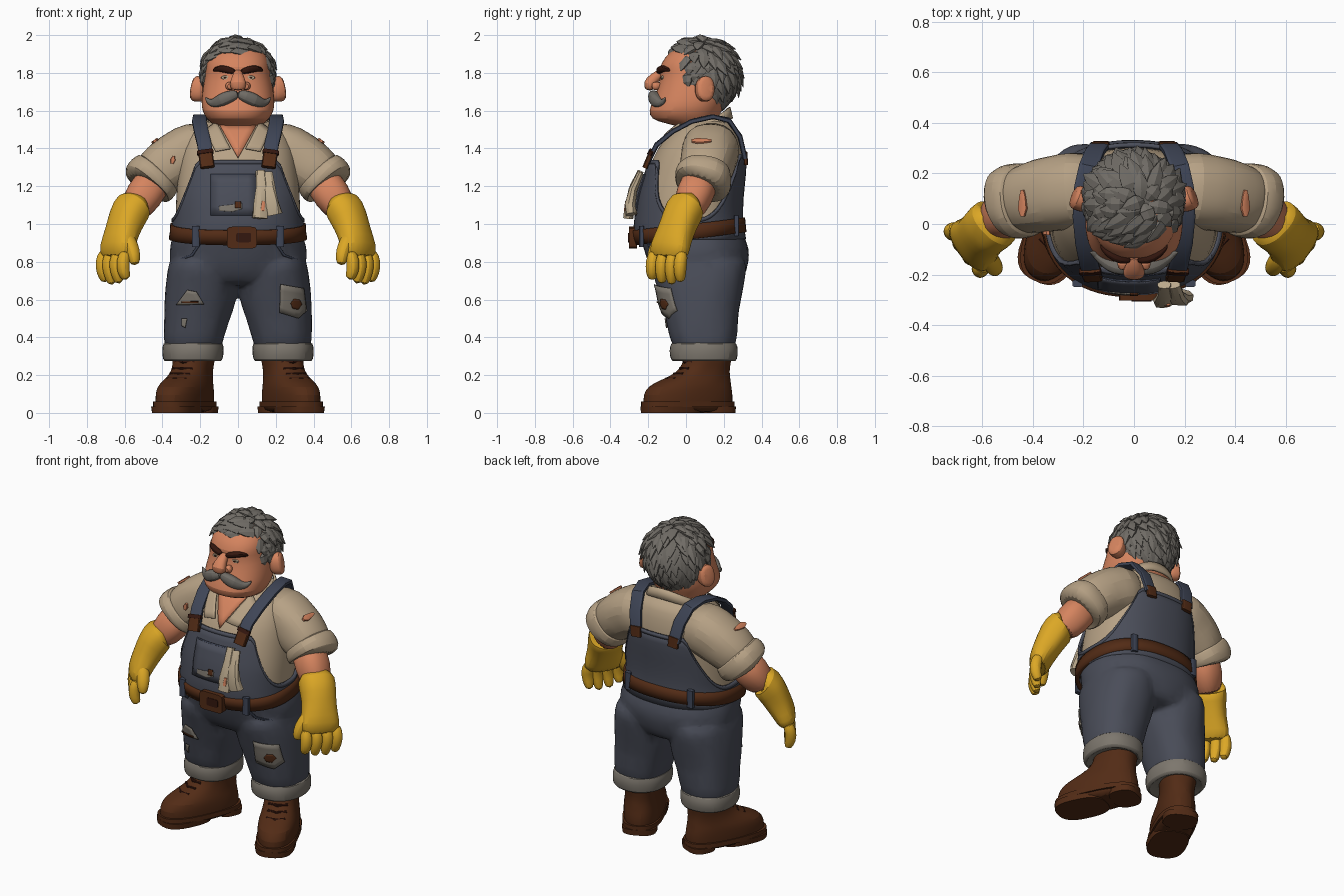
import bpy, bmesh, math, random
from mathutils import Vector

random.seed(4)
cube = bpy.data.objects.get("Cube")
if cube:
    bpy.data.objects.remove(cube)

X, Y, Z = Vector((1, 0, 0)), Vector((0, 1, 0)), Vector((0, 0, 1))
P = 2.3  # roundness of the cross-sections


def material(name, code):
    rgb = [(int(code[i:i + 2], 16) / 255) ** 2.2 for i in (0, 2, 4)] + [1]
    m = bpy.data.materials.new(name)
    m.use_nodes = True
    m.diffuse_color = rgb
    m.node_tree.nodes["Principled BSDF"].inputs["Base Color"].default_value = rgb
    return m


skin = material("skin", "d4835f")
shirt = material("shirt_linen", "b5a084")
denim = material("denim", "4b4e59")
dark_denim = material("dark_denim", "414757")
yellow = material("glove_yellow", "dba62a")
leather = material("leather", "532f1c")
grey = material("hair_grey", "6f6b65")
faded = material("faded_cloth", "7c766d")
dark = material("dark_brown", "371d16")
rag = material("rag_cloth", "b9a78b")


def finish(name, bm, mat, mirror=False, subsurf=0, solid=0, angle=35):
    bmesh.ops.recalc_face_normals(bm, faces=bm.faces)
    me = bpy.data.meshes.new(name)
    bm.to_mesh(me)
    bm.free()
    ob = bpy.data.objects.new(name, me)
    bpy.context.collection.objects.link(ob)
    me.materials.append(mat)
    bpy.ops.object.select_all(action='DESELECT')
    ob.select_set(True)
    bpy.context.view_layer.objects.active = ob
    bpy.ops.object.shade_smooth_by_angle(angle=math.radians(angle))
    if solid:
        ob.modifiers.new("thickness", 'SOLIDIFY').thickness = solid
    if subsurf:
        ob.modifiers.new("rounding", 'SUBSURF').levels = subsurf
        ob.modifiers["rounding"].render_levels = subsurf
    if mirror:
        ob.modifiers.new("both_sides", 'MIRROR').use_mirror_merge = False
    return ob


def power(v, p):
    return math.copysign(abs(v) ** (2 / p), v)


def tube(bm, secs, n=20, p=P, ref=X, flat=False, jitter=0):
    """Skin rings (x, y, z, radius along ref, other radius) along a path."""
    pts = [Vector(s[:3]) for s in secs]
    loops = []
    for i, s in enumerate(secs):
        t = Z if flat else (pts[min(i + 1, len(pts) - 1)] - pts[max(i - 1, 0)]).normalized()
        a = (ref - t * ref.dot(t)).normalized()
        b = t.cross(a)
        ring = []
        for k in range(n):
            w = math.tau * (k + .5) / n
            j = 1 + random.uniform(-jitter, jitter)
            ring.append(bm.verts.new(pts[i] + a * s[3] * j * power(math.cos(w), p)
                                     + b * s[-1] * j * power(math.sin(w), p)))
        loops.append(ring)
    for r, q in zip(loops, loops[1:]):
        for k in range(n):
            bm.faces.new((r[k], r[(k + 1) % n], q[(k + 1) % n], q[k]))
    bm.faces.new(loops[0][::-1])
    bm.faces.new(loops[-1])


def loft(name, mat, *paths, mirror=False, subsurf=1, angle=35, **kw):
    bm = bmesh.new()
    for path in paths:
        tube(bm, path, **kw)
    return finish(name, bm, mat, mirror, subsurf, angle=angle)


def rings(table):
    """Turn (z, centre x, half width, front y, back y) into flat rings."""
    return [(cx, (f + b) / 2, z, hw, (b - f) / 2) for z, cx, hw, f, b in table]


def surf(table, z, c, s, off=0):
    i = 0
    while i < len(table) - 2 and z > table[i + 1][0]:
        i += 1
    lo, hi = table[i], table[i + 1]
    u = min(max((z - lo[0]) / (hi[0] - lo[0]), 0), 1)
    _, cx, hw, f, b = [p + (q - p) * u for p, q in zip(lo, hi)]
    return Vector((cx + (hw + off) * power(c, P), (f + b) / 2 + ((b - f) / 2 + off) * power(s, P), z))


def front(table, x, z, off=0):
    cx = surf(table, z, 0, 1).x
    c = min(abs((x - cx) / (surf(table, z, 1, 0).x - cx)), .99) ** (P / 2)
    return Vector((x, surf(table, z, c, -math.sqrt(1 - c * c), off).y, z))


def shell(name, mat, table, low, high, off, solid, n=72, rows=8):
    """Cloth band around a body, its edges set by the direction."""
    bm = bmesh.new()
    grid = []
    for k in range(n):
        c, s = math.cos(math.tau * k / n), math.sin(math.tau * k / n)
        a, b = low(c, s), high(c, s)
        grid.append([bm.verts.new(surf(table, a + (b - a) * r / rows, c, s, off)) for r in range(rows + 1)])
    for k in range(n):
        g, h = grid[k], grid[(k + 1) % n]
        for r in range(rows):
            bm.faces.new((g[r], h[r], h[r + 1], g[r + 1]))
    return finish(name, bm, mat, solid=solid)


def plate(name, mat, table, outline, off=.008, mirror=False):
    """Thin cloth piece laid on the front of a body."""
    bm = bmesh.new()
    bm.faces.new([bm.verts.new((x, 0, z)) for x, z in outline])
    bmesh.ops.triangulate(bm, faces=bm.faces)
    bmesh.ops.subdivide_edges(bm, edges=bm.edges, cuts=4, use_grid_fill=True)
    for v in bm.verts:
        v.co = front(table, v.co.x, v.co.z, off)
    return finish(name, bm, mat, mirror, solid=.006)


def rect(x0, x1, z0, z1):
    return [(x0, z0), (x1, z0), (x1, z1), (x0, z1)]


# Body shapes
torso = [(.85, 0, .355, -.23, .32), (.95, 0, .335, -.265, .295), (1.05, 0, .33, -.255, .285),
         (1.15, 0, .33, -.24, .29), (1.3, 0, .315, -.195, .305), (1.4, 0, .3, -.155, .3),
         (1.5, 0, .255, -.075, .28), (1.56, 0, .185, .0, .24)]
hips = [(.66, 0, .25, -.12, .27), (.72, 0, .34, -.17, .31), (.79, 0, .362, -.205, .333),
        (.87, 0, .37, -.228, .34), (.95, 0, .345, -.255, .305), (1.0, 0, .33, -.25, .285)]
leg = [(.3, .238, .14, -.05, .25), (.37, .235, .155, -.075, .262), (.42, .23, .164, -.095, .275), (.5, .218, .174, -.105, .275),
       (.57, .203, .188, -.13, .287), (.66, .192, .194, -.15, .303), (.76, .185, .188, -.185, .323),
       (.85, .18, .18, -.19, .323)]
right_leg = [(z, -cx, hw, f, b) for z, cx, hw, f, b in leg]
head = [(1.42, 0, .11, .02, .2), (1.51, 0, .12, 0, .2), (1.535, 0, .14, -.12, .17), (1.555, 0, .165, -.185, .17),
        (1.6, 0, .192, -.2, .19), (1.65, 0, .195, -.175, .21), (1.72, 0, .187, -.15, .22), (1.79, 0, .173, -.132, .23),
        (1.83, 0, .172, -.142, .23), (1.88, 0, .162, -.115, .22), (1.935, 0, .125, -.06, .19), (1.965, 0, .06, .02, .13)]

# Trousers, hips and legs blended into one cloth
trousers = loft("trousers", denim, rings(hips), rings(leg), rings(right_leg), n=26, flat=True, jitter=.02)
blend = trousers.modifiers.new("blend", 'REMESH')
blend.mode, blend.voxel_size, blend.use_smooth_shade = 'VOXEL', .014, True
trousers.modifiers.new("soften", 'SMOOTH').iterations = 2
trousers.modifiers.new("facets", 'DECIMATE').ratio = .12
loft("trouser_cuffs", faded, [(.238, .095, z, r, r + .018) for z, r in
     ((.29, .12), (.268, .142), (.28, .161), (.33, .165), (.37, .16), (.385, .135))],
     n=20, flat=True, jitter=.025, mirror=True, angle=25)
plate("hip_pockets", dark_denim, hips, [(.2, .89), (.215, .89), (.25, .84), (.33, .81), (.33, .8), (.24, .83)], .004, mirror=True)

# Shirt
loft("shirt_body", shirt, rings(torso), n=32, flat=True)
loft("shirt_sleeves", shirt, [(.1, .14, 1.4, .14), (.25, .13, 1.385, .157), (.31, .12, 1.35, .15), (.36, .112, 1.32, .148),
     (.43, .095, 1.265, .135), (.47, .085, 1.23, .12)], ref=Y, jitter=.03, mirror=True, angle=20)
loft("rolled_sleeves", shirt, [(.415, .1, 1.28, .125), (.425, .098, 1.268, .145), (.455, .092, 1.24, .153),
     (.485, .085, 1.21, .15), (.49, .08, 1.2, .12)], ref=Y, jitter=.03, mirror=True, angle=20)


# Bib with low armholes, and the tilted belt
def bib_top(c, s):
    edge = .62 if s < 0 else .55
    drop = max(abs(c) - edge, 0) / (1 - edge)
    return 1.03 + (.31 if s < 0 else .34) * (1 - drop) ** 1.4


shell("overall_bib", denim, torso, lambda c, s: .92, bib_top, .016, .014)
shell("bib_hem", denim, torso, lambda c, s: bib_top(c, s) - .02, bib_top, .02, .016, rows=1)
shell("belt", leather, torso, lambda c, s: .922 + .035 * s, lambda c, s: 1.0 + .035 * s, .026, .024, rows=2)
loops = []
for w in (-125, -55, 55, 125):
    c, s = math.cos(math.radians(w)), math.sin(math.radians(w))
    p = surf(torso, .962 + .035 * s, c, s, .024)
    loops.append([(p.x, p.y, p.z + d, .02, .014) for d in (-.055, .055)])
loft("belt_loops", dark_denim, *loops, n=8, p=5, subsurf=0, flat=True)
loft("belt_buckle", leather, [(.02, y, .928, .08, .058) for y in (-.26, -.303)], n=16, p=7, subsurf=0)
loft("buckle_recess", dark, [(.03, y, .928, .04, .025) for y in (-.29, -.306)], n=16, p=7, subsurf=0)

# Shoulder straps with leather tabs
strap = [(.165, -.2, 1.33), (.178, -.155, 1.42), (.195, -.07, 1.49), (.205, .03, 1.543), (.2, .14, 1.568),
         (.18, .225, 1.55), (.155, .285, 1.465), (.135, .312, 1.35)]
loft("shoulder_straps", dark_denim, [s + (.038, .013) for s in strap], n=12, p=6, mirror=True, subsurf=0)
loft("strap_tabs", leather, [(.162, -.216, 1.3, .038, .015), (.175, -.178, 1.39, .038, .015)],
     [(.13, .318, 1.315, .034, .011), (.135, .314, 1.38, .034, .011)], n=12, p=5, mirror=True, subsurf=0)
loft("strap_rings", dark, [(.172, -.192, 1.37, .044, .014), (.175, -.182, 1.388, .044, .014)],
     n=12, p=5, mirror=True, subsurf=0)

# Pocket, mended patches and rag
plate("pocket_seam", dark_denim, torso, rect(-.145, .105, 1.045, 1.265), .022)
plate("bib_pocket", denim, torso, rect(-.14, .1, 1.05, 1.26), .027)
plate("bib_stain", faded, torso, [(-.1, 1.07), (-.03, 1.065), (.02, 1.08), (.02, 1.11), (-.05, 1.1), (-.1, 1.095)], .031)
plate("bib_mend", leather, torso, rect(-.015, .015, 1.085, 1.12), .035)
plate("left_knee_patch", faded, leg, [(.22, .53), (.32, .5), (.365, .54), (.35, .66), (.225, .68)], .016)
plate("left_patch_hole", leather, leg, [(.31 + .03 * math.cos(k), .575 + .03 * math.sin(k)) for k in range(6)], .022)
plate("right_knee_tear", faded, right_leg, [(-.33, .57), (-.18, .575), (-.22, .64), (-.27, .65)], .016)
plate("right_knee_thread", leather, right_leg, rect(-.3, -.21, .582, .59), .022)
plate("right_shin_tear", faded, right_leg, [(-.3, .46), (-.28, .45), (-.27, .5), (-.3, .5)], .014)
loft("pocket_rag", rag,
     [(.12, -.24, 1.28, .025, .015), (.125, -.275, 1.2, .03, .02), (.12, -.3, 1.1, .035, .025), (.115, -.308, 1.03, .04, .025)],
     [(.15, -.24, 1.27, .03, .015), (.165, -.28, 1.18, .035, .025), (.18, -.295, 1.1, .04, .03), (.19, -.29, 1.05, .045, .03)],
     n=10, jitter=.15, subsurf=0, angle=20)
loft("rag_stain", skin, [(.13, -.324, 1.07, .012, .005), (.135, -.318, 1.12, .008, .005)], n=8, subsurf=0)
loft("shoulder_tears", skin, [(.44, y, 1.44, r, .007) for y, r in ((.03, .008), (.06, .02), (.11, .014), (.135, .006))],
     ref=Vector((.82, 0, -.57)), n=8, p=6, mirror=True, subsurf=0)
loft("right_sleeve_tear", skin, [(-.35, -.034, 1.32, .008, .008), (-.345, -.036, 1.34, .015, .008),
     (-.34, -.036, 1.36, .006, .008)], n=8, p=6, subsurf=0)

# Open collar
plate("chest_skin", skin, torso, [(0, 1.35), (.1, 1.53), (-.1, 1.53)], .012)
plate("collar_flaps", shirt, torso, [(.04, 1.4), (.12, 1.385), (.175, 1.5), (.115, 1.545)], .024, mirror=True)
neck = [(1.47, 0, .19, -.06, .27), (1.62, 0, .14, .0, .235)]
shell("collar_stand", shirt, neck, lambda c, s: 1.5 + .06 * s, lambda c, s: 1.55 + .07 * s, 0, .012, rows=2)

# Forearms and gloves
loft("forearms", skin, [(.43, .085, 1.25, .1), (.5, .045, 1.15, .102), (.565, 0, 1.05, .08)], ref=Y, mirror=True)
knuckles = Vector((.6, .8, 0))
loft("gloves", yellow, [(.54, .02, 1.1, .085, .075), (.55, .005, 1.105, .112, .1), (.585, -.025, 1.04, .103, .092),
     (.615, -.055, .955, .1, .08), (.64, -.085, .88, .122, .07), (.65, -.095, .81, .118, .05)],
     ref=knuckles, mirror=True, jitter=.03, angle=25)
fingers = []
for o, tip in ((-.095, .705), (-.032, .682), (.032, .675), (.09, .69)):
    q = knuckles * o + Vector((.65, -.09, 0))
    fingers.append([(q.x, q.y, .86, .03), (q.x + .018, q.y - .012, .8, .037),
                    (q.x + .014, q.y - .015, .745, .034), (q.x - .005, q.y - .01, tip, .024)])
thumb = [(.6, -.11, .95, .04), (.565, -.15, .88, .042), (.55, -.175, .83, .036), (.545, -.185, .78, .023)]
loft("glove_fingers", yellow, *fingers, thumb, n=10, ref=knuckles, mirror=True)

# Boots, toes turned out
heel_dir, across = Vector((-.42, .906, 0)), Vector((.906, .42, 0))


def boot_ring(z, back, width, length):
    q = Vector((.282, .01, z)) + heel_dir * back
    return (q.x, q.y, q.z, width, length)


loft("boots", leather, [boot_ring(*r) for r in
     ((.0, 0, .1, .24), (.03, 0, .115, .252), (.1, 0, .117, .255), (.14, .01, .115, .236), (.17, .04, .106, .2),
      (.2, .075, .1, .16), (.235, .1, .098, .135), (.28, .115, .104, .127), (.33, .12, .113, .132))],
     n=24, ref=across, flat=True, jitter=.015, mirror=True, angle=25)
loft("boot_soles", leather, [boot_ring(.03, 0, .119, .26), boot_ring(.06, 0, .119, .26)],
     [boot_ring(0, -.1, .112, .158), boot_ring(.035, -.1, .117, .16)],
     [boot_ring(0, .175, .1, .083), boot_ring(.035, .175, .103, .086)],
     n=28, p=2.7, ref=across, flat=True, mirror=True, subsurf=0)
laces = []
for z, back in ((.18, -.12), (.205, -.075), (.235, -.04), (.27, -.018)):
    mid = Vector((.282, .01, z)) + heel_dir * back
    laces.append([(*(mid + across * d + heel_dir * abs(d) * .4), .009) for d in (-.055, 0, .055)])
loft("boot_laces", dark, *laces, n=8, ref=Z, mirror=True, subsurf=0)

# Head and face
loft("head", skin, rings(head), n=32, flat=True)
loft("nose", skin, [(0, -.12, 1.81, .022, .02), (0, -.165, 1.775, .032, .03), (0, -.198, 1.742, .048, .036),
     (0, -.19, 1.705, .037, .025)], n=14)
loft("nostrils", skin, [(.04, -.13, 1.735, .015), (.045, -.158, 1.73, .028), (.04, -.183, 1.728, .016)], n=10, mirror=True)
loft("ears", skin, [(.17, .085, 1.71, .045, .062), (.2, .095, 1.712, .05, .068), (.232, .108, 1.718, .052, .073),
     (.243, .112, 1.72, .034, .05)], n=14, ref=Y, mirror=True)
for name, mat, r, out in (("eyes", rag, .024, .005), ("pupils", dark, .01, .009)):
    p = front(head, .068, 1.775)
    loft(name, mat, [(p.x, p.y + .02, p.z, r, r * .55), (p.x, p.y - out, p.z, r * .8, r * .4)], n=12, mirror=True, subsurf=0)
loft("eyebrows", dark, [(.01, -.143, 1.803, .012), (.05, -.142, 1.815, .022), (.1, -.118, 1.826, .02), (.135, -.082, 1.812, .008)],
     n=8, ref=Z, mirror=True, jitter=.12)
loft("moustache", grey, [(-.005, -.17, 1.69, .02), (.04, -.174, 1.678, .035), (.085, -.16, 1.655, .038),
     (.125, -.137, 1.637, .027), (.155, -.12, 1.645, .015), (.175, -.11, 1.672, .003)], n=10, ref=Z, mirror=True, jitter=.06, angle=25)

# Hair: a scalp shell covered with pointed locks
centre, size = Vector((0, .088, 1.79)), Vector((.175, .174, .18))


def hairy(p):
    if p.y < .01:
        return p.z > 1.9
    return p.z > (1.74 if p.y < .08 else 1.7 if p.y < .14 else 1.63)


bm = bmesh.new()
bmesh.ops.create_uvsphere(bm, u_segments=32, v_segments=20, radius=1)
for v in bm.verts:
    v.co = centre + v.co * size
bmesh.ops.delete(bm, geom=[f for f in bm.faces if not hairy(f.calc_center_median())], context='FACES')
finish("scalp_hair", bm, grey, solid=.02)
bm = bmesh.new()
total, crown = 230, Vector((.06, .06, 1.98))
for k in range(total):
    h = 1 - 2 * (k + .5) / total
    w, r = k * 2.39996, math.sqrt(1 - h * h)
    unit = Vector((r * math.cos(w), r * math.sin(w), h))
    p = centre + unit * size
    if not hairy(p):
        continue
    flow = p - crown + Vector((random.uniform(-.05, .05), random.uniform(-.05, .05), -.04))
    length, lift = random.uniform(.085, .125), random.uniform(.004, .014)
    if p.y < .04 and p.z > 1.88:  # fringe swept to the right and forward
        flow, length, lift = Vector((-.7, -.45, random.uniform(-.1, .2))), .1, .018
    elif p.y < .12:
        length *= .7
    d = (flow - unit * flow.dot(unit)).normalized() * length
    steps = ((-.3, -.004, .012, .008), (.1, lift, .034, .016), (.55, lift + .005, .028, .015), (1, lift + .004, .003, .002))
    tube(bm, [(*(p + d * t + unit * o), a, b) for t, o, a, b in steps], n=6, p=2, ref=unit.cross(d))
finish("hair_locks", bm, grey, angle=25)
